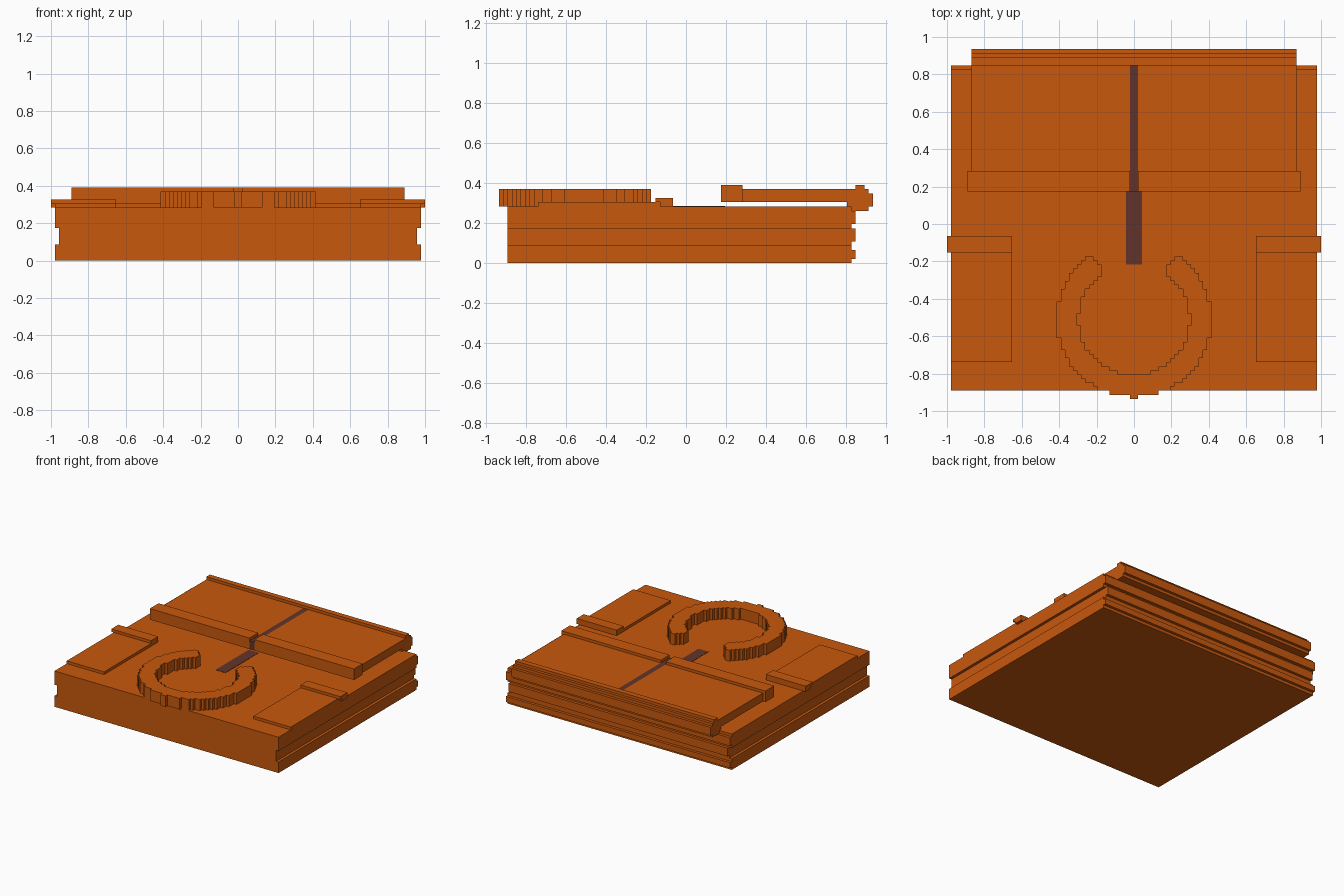
import bpy
import bmesh

V = 1 / 46  # one block of the grid the model is built on

cube = bpy.data.objects.get("Cube")
if cube:
    bpy.data.objects.remove(cube, do_unlink=True)


def material(name, rgb):
    mat = bpy.data.materials.new(name)
    mat.use_nodes = True
    mat.diffuse_color = (*rgb, 1)
    mat.node_tree.nodes["Principled BSDF"].inputs["Base Color"].default_value = (*rgb, 1)
    return mat


ORANGE = material("orange", (0.58, 0.098, 0.004))
BROWN = material("dark_brown", (0.122, 0.034, 0.023))


def finish(name, bm, mat):
    """Turn a bmesh in block units into an object."""
    bmesh.ops.scale(bm, vec=(V, V, V), verts=bm.verts)
    mesh = bpy.data.meshes.new(name)
    bm.to_mesh(mesh)
    bm.free()
    mesh.materials.append(mat)
    obj = bpy.data.objects.new(name, mesh)
    bpy.context.collection.objects.link(obj)
    return obj


def prism(name, profile, start, end, axis, mat=ORANGE):
    """Extrude a profile along x (points are y, z) or along y (points are x, z)."""
    bm = bmesh.new()

    def ring(t):
        return [bm.verts.new((t, a, z) if axis == "x" else (a, t, z)) for a, z in profile]

    first, last = ring(start), ring(end)
    bm.faces.new(first)
    bm.faces.new(last)
    for i in range(len(profile)):
        j = (i + 1) % len(profile)
        bm.faces.new((first[i], first[j], last[j], last[i]))
    bmesh.ops.recalc_face_normals(bm, faces=bm.faces)
    return finish(name, bm, mat)


def box(name, x, y, z, mat=ORANGE):
    rect = [(y[0], z[0]), (y[1], z[0]), (y[1], z[1]), (y[0], z[1])]
    return prism(name, rect, x[0], x[1], "x", mat)


def pair(name, x, y, z):
    """A box on the left and its mirror on the right."""
    box("left_" + name, x, y, z)
    box("right_" + name, (-x[1], -x[0]), y, z)


# Base slab with a groove down each side
half = [(45, 0), (45, 4), (44, 4), (44, 8), (45, 8), (45, 13)]
prism("base", half + [(-x, z) for x, z in reversed(half)], -41, 38, "y")

# Ribs across the back
for name, w, z in (("lower", 45, (1, 3)), ("middle", 44, (5, 8)), ("upper", 45, (9, 12))):
    box(name + "_back_rib", (-w, w), (38, 39), z)

# Raised lid: two panels and a front bar, split by the dark strip
pair("lid_panel", (1, 40), (13, 39), (14, 17))
pair("lid_front_bar", (1, 41), (8, 13), (14, 18))
box("lid_strip", (-1, 1), (8, 39), (14, 17), BROWN)

# Hinge cap along the back
cap = [(37, 13), (38, 13), (38, 12), (42, 12), (42, 13), (43, 13), (43, 16),
       (42, 16), (42, 17), (41, 17), (41, 18), (39, 18), (39, 14), (37, 14)]
prism("hinge_cap", cap, -40, 40, "x")

# Painted strip on the base
box("base_strip", (-2, 2), (-10, 9), (12.9, 13.1), BROWN)

# Side panels, each ending in a clip bar
pair("side_panel", (30, 45), (-34, -3), (13, 14))
pair("clip_bar", (30, 46), (-7, -3), (14, 15))
pair("clip_foot", (45, 46), (-6, -3), (13, 14))

# Open ring, stepped on the block grid
bm = bmesh.new()
corners = {}


def corner(x, y):
    if (x, y) not in corners:
        corners[x, y] = bm.verts.new((x, y, 13))
    return corners[x, y]


for x in range(-20, 20):
    for y in range(-44, -4):
        dx, dy = abs(x + 0.5), y + 24
        in_ring = 13.55 ** 2 < dx * dx + dy * dy < 19.03 ** 2
        beside_gap = dy < 0 or (dx > 8 and dy - dx < 5)
        if in_ring and beside_gap:
            bm.faces.new((corner(x, y), corner(x + 1, y), corner(x + 1, y + 1), corner(x, y + 1)))
ring = finish("open_ring", bm, ORANGE)
solid = ring.modifiers.new("thickness", "SOLIDIFY")
solid.thickness = 4 * V
solid.offset = 1
